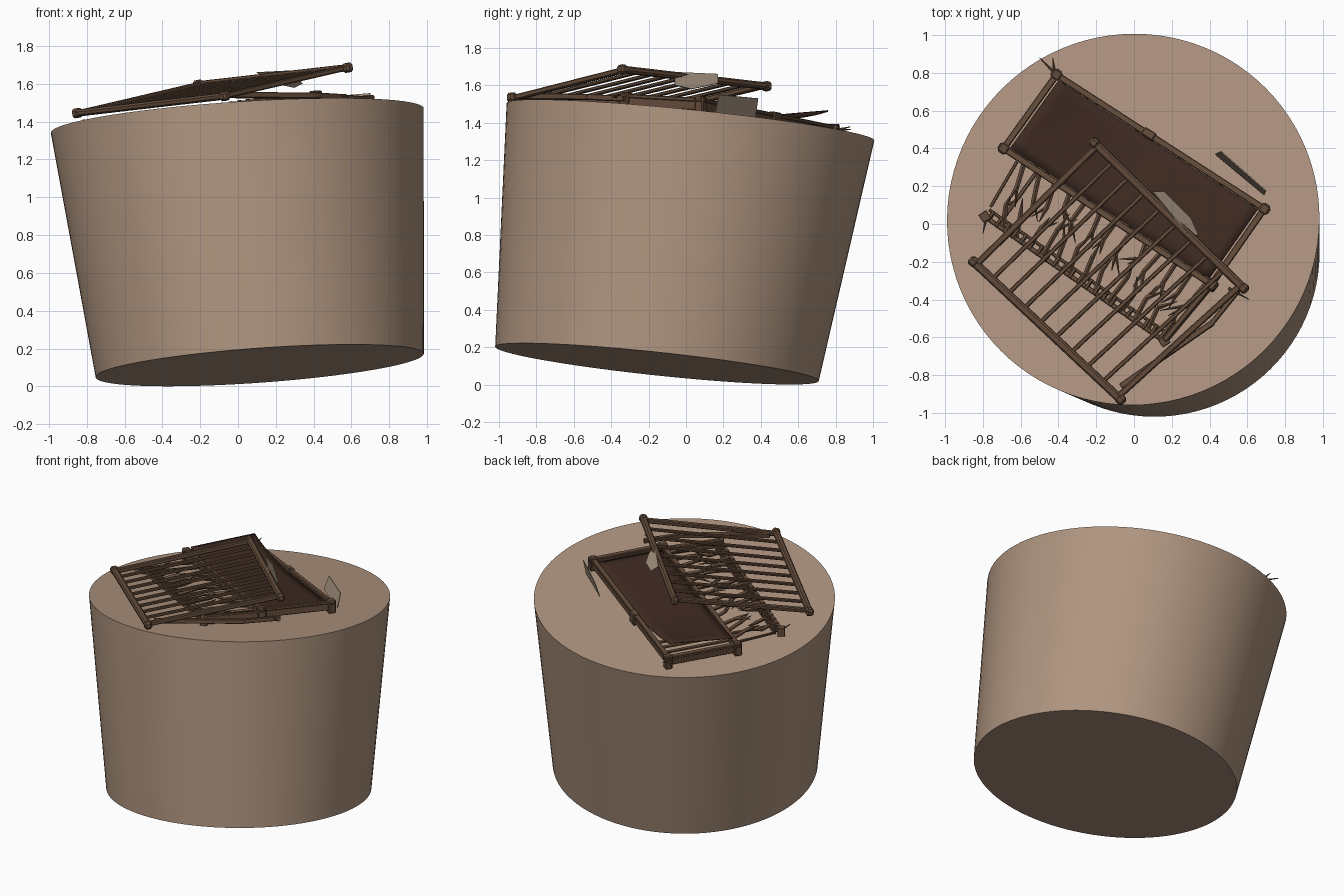
import bpy, bmesh, math, random
from mathutils import Vector, Matrix

if "Cube" in bpy.data.objects:
    bpy.data.objects.remove(bpy.data.objects["Cube"])

random.seed(4)

def material(name, rgb):
    m = bpy.data.materials.new(name)
    m.diffuse_color = (*rgb, 1)
    m.use_nodes = True
    m.node_tree.nodes["Principled BSDF"].inputs["Base Color"].default_value = m.diffuse_color
    return m

TAN = material("pale_clay", (0.43, 0.30, 0.215))
WOOD = material("brown_wood", (0.127, 0.072, 0.043))
DARK = material("dark_board", (0.05, 0.024, 0.016))
SHARD = material("pale_shard", (0.40, 0.31, 0.23))

N = Vector((-0.07, 0.104, 1)).normalized()          # normal of the tilted ground

def P(x, y, h=0.0):
    """Point at height h above the tilted top of the mound."""
    return Vector((x, y, 1.407 + 0.066 * x - 0.102 * y + h))

def finish(name, bm, mat, bevel=0, smooth=None):
    bmesh.ops.recalc_face_normals(bm, faces=bm.faces)
    me = bpy.data.meshes.new(name)
    bm.to_mesh(me)
    bm.free()
    me.materials.append(mat)
    ob = bpy.data.objects.new(name, me)
    bpy.context.collection.objects.link(ob)
    if bevel:
        b = ob.modifiers.new("bevel", 'BEVEL')
        b.width, b.segments = bevel, 1
    if smooth:
        bpy.context.view_layer.objects.active = ob
        ob.select_set(True)
        bpy.ops.object.shade_smooth_by_angle(angle=math.radians(smooth))
        ob.select_set(False)
    return ob

def frame(p, q, up):
    x = (q - p).normalized()
    y = up.cross(x).normalized()
    z = x.cross(y)
    m = Matrix((x, y, z)).transposed().to_4x4()
    m.translation = (p + q) / 2
    return m

def add_bar(bm, p, q, w, h, up=N, over=0.0):
    """Box bar from p to q, lengthened by 'over' at each end."""
    s = Matrix.Diagonal(((q - p).length + 2 * over, w, h, 1))
    bmesh.ops.create_cube(bm, size=1, matrix=frame(p, q, up) @ s)

def add_spike(bm, p, q, r1, r2=0.002):
    """Tapered splinter from p to q."""
    d = q - p
    m = Matrix.Translation((p + q) / 2) @ d.to_track_quat('Z', 'Y').to_matrix().to_4x4()
    bmesh.ops.create_cone(bm, cap_ends=True, segments=5, radius1=r1, radius2=r2,
                          depth=d.length, matrix=m)

def bars(name, items, mat=WOOD, bevel=0.006, up=N):
    bm = bmesh.new()
    for it in items:
        add_bar(bm, *it[:4], up=up, over=it[4] if len(it) > 4 else 0)
    return finish(name, bm, mat, bevel)

# --- tilted tapering drum ---
bm = bmesh.new()
rings = []
for c, r, sx, sy in ((Vector((0.115, -0.155, 0.111)), 0.87, 0.072, -0.106),
                     (Vector((-0.004, 0.024, 1.405)), 0.988, 0.066, -0.102)):
    n = Vector((-sx, -sy, 1)).normalized()
    ex = Vector((1, 0, sx)).normalized()
    ey = n.cross(ex)
    rings.append([bm.verts.new(c + r * (ex * math.cos(a) + ey * math.sin(a)))
                  for a in (2 * math.pi * i / 96 for i in range(96))])
for i in range(96):
    j = (i + 1) % 96
    bm.faces.new((rings[0][i], rings[0][j], rings[1][j], rings[1][i]))
bm.faces.new(rings[0])
bm.faces.new(rings[1])
finish("mound", bm, TAN, smooth=30)

# --- cot base: four side boards with crossing ends and corner posts ---
corners = [(-0.41, 0.79), (0.69, 0.08), (0.41, -0.32), (-0.69, 0.40)]
sides = []
for i in range(4):
    a, b = corners[i], corners[(i + 1) % 4]
    sides.append((P(*a, 0.048), P(*b, 0.048), 0.02, 0.055, 0.0))
    sides.append((P(*a, 0.076), P(*b, 0.076), 0.034, 0.02, 0.03))
bars("base_sides", sides, bevel=0.004)
bars("base_posts", [(P(*c, 0.0), P(*c, 0.095), 0.05, 0.05) for c in corners],
     up=Vector((0.54, 0.84, 0)))
bars("base_clamps", [(P(0.05, 0.493, 0.05), P(0.11, 0.455, 0.05), 0.045, 0.085),
                     (P(0.395, -0.345, 0.05), P(0.43, -0.30, 0.05), 0.05, 0.09)])

# --- slats under the mattress board ---
A, B, C, D = (Vector(c) for c in corners)
bars("base_slats", [(P(*A.lerp(B, t), 0.035), P(*D.lerp(C, t), 0.035), 0.02, 0.012)
                    for t in (0.05, 0.1, 0.15, 0.2, 0.4, 0.6, 0.8, 0.95)], bevel=0)

# --- warped mattress board, curling up at one end ---
bm = bmesh.new()
NU, NV = 24, 8
grid = []
for i in range(NU + 1):
    u = i / NU
    row = []
    for j in range(NV + 1):
        v = j / NV
        xy = A.lerp(B, 0.02 + 0.96 * u).lerp(D.lerp(C, 0.02 + 0.96 * u), 0.04 + 0.92 * v)
        curl = max(0, 1 - u / 0.55) ** 2
        row.append(bm.verts.new(P(xy.x, xy.y, 0.06 + curl * (0.10 - 0.05 * v))))
    grid.append(row)
for i in range(NU):
    for j in range(NV):
        bm.faces.new((grid[i][j], grid[i + 1][j], grid[i + 1][j + 1], grid[i][j + 1]))
board = finish("mattress_board", bm, DARK, smooth=40)
s = board.modifiers.new("thickness", 'SOLIDIFY')
s.thickness, s.offset = 0.008, 0

# --- fallen side: double rail with pegs, end board, one whole slat ---
F0, F1 = Vector((-0.79, 0.04)), Vector((0.16, -0.62))
off = Vector((0.024, 0.035))
items = [(P(*F0, 0.03), P(*F1, 0.03), 0.024, 0.035, 0.01),
         (P(*(F0 + off), 0.03), P(*(F1 + off), 0.03), 0.016, 0.03)]
for i in range(22):
    p = F0.lerp(F1, (i + 0.5) / 22)
    items.append((P(*(p - off * 0.3), 0.035), P(*(p + off * 1.2), 0.035), 0.018, 0.035))
items += [(P(*c, 0.0), P(*c, 0.06), 0.05, 0.05) for c in (F0, F1)]
bars("fallen_rail", items, bevel=0.003)
bars("fallen_end_board", [(P(0.16, -0.62, 0.035), P(0.41, -0.32, 0.035), 0.03, 0.06)])
bars("whole_slats", [(P(-0.70, 0.02, 0.03), P(-0.52, 0.27, 0.03), 0.02, 0.015),
                     (P(-0.76, 0.09, 0.03), P(-0.62, 0.33, 0.03), 0.016, 0.015),
                     (P(-0.07, -0.86, 0.05), P(0.42, -0.52, 0.05), 0.03, 0.03),
                     (P(0.40, -0.54, 0.05), P(0.57, -0.33, 0.05), 0.025, 0.03)], bevel=0.003)

# --- snapped slats: splinters from both rails, some forked ---
bm = bmesh.new()
for i in range(13):
    t = 0.1 + 0.88 * i / 12
    lo, hi = F0.lerp(F1, t), D.lerp(C, t)
    cut = random.uniform(0.35, 0.65)
    for a, b, f in ((lo, hi, cut + 0.1), (hi, lo, 1.05 - cut)):
        side = (F1 - F0).normalized()
        mid = a.lerp(b, f * 0.6) + side * random.uniform(-0.03, 0.03)
        tip = a.lerp(b, f) + side * random.uniform(-0.05, 0.05)
        h = random.uniform(0.03, 0.06)
        add_spike(bm, P(*a, 0.035), P(*mid, h), 0.014, 0.013)
        add_spike(bm, P(*mid, h), P(*tip, h + 0.01), 0.014)
        if random.random() < 0.6:
            fork = tip + side * random.choice((-0.05, 0.05))
            add_spike(bm, P(*mid, h), P(*fork, h), 0.011)
# splinters at the broken corners
for a, b in (((-0.42, 0.80, .06), (-0.50, 0.88, .08)), ((-0.42, 0.80, .06), (-0.43, 0.88, .09)),
             ((-0.78, 0.04, .03), (-0.80, -0.05, .04)), ((0.16, -0.62, .04), (0.23, -0.54, .05)),
             ((0.50, -0.34, .06), (0.61, -0.40, .05))):
    add_spike(bm, P(*a), P(*b), 0.01)
finish("snapped_slats", bm, WOOD)

# --- loose barred side leaning across the base ---
GA, GB = Vector((-0.21, 0.43, 1.595)), Vector((0.58, -0.34, 1.685))
GC, GD = Vector((-0.07, -0.93, 1.535)), Vector((-0.85, -0.20, 1.445))
gn = (GB - GA).cross(GD - GA).normalized()
gn = gn if gn.z > 0 else -gn
bars("loose_side_rails", [(GA, GB, 0.044, 0.036, 0.02), (GD, GC, 0.044, 0.036, 0.02)],
     up=gn, bevel=0.01)
ends = [(GA.lerp(GB, t), GD.lerp(GC, t), 0.034, 0.03) for t in (0.02, 0.98)]
bars("loose_side_ends", ends, up=gn)
bars("loose_side_bars", [(GA.lerp(GB, t), GD.lerp(GC, t), 0.023, 0.018)
                         for t in (0.02 + 0.96 * i / 9 for i in range(1, 9))], up=gn, bevel=0.004)
bars("loose_side_knobs", [(c - gn * 0.025, c + gn * 0.025, 0.05, 0.05)
                          for c in (GA, GB, GC, GD)], up=GB - GA, bevel=0.012)

# --- thin pale shards ---
def shard(name, pts):
    bm = bmesh.new()
    bm.faces.new([bm.verts.new(p) for p in pts])
    ob = finish(name, bm, SHARD)
    m = ob.modifiers.new("thickness", 'SOLIDIFY')
    m.thickness, m.offset = 0.005, 0

shard("back_shard", [(0.43, 0.37, 1.43), (0.69, 0.155, 1.45), (0.70, 0.175, 1.55), (0.46, 0.385, 1.53)])
shard("rail_shard", [(0.10, 0.17, 1.66), (0.16, 0.17, 1.61), (0.30, 0.03, 1.58),
                     (0.34, -0.06, 1.60), (0.29, -0.06, 1.67)])
